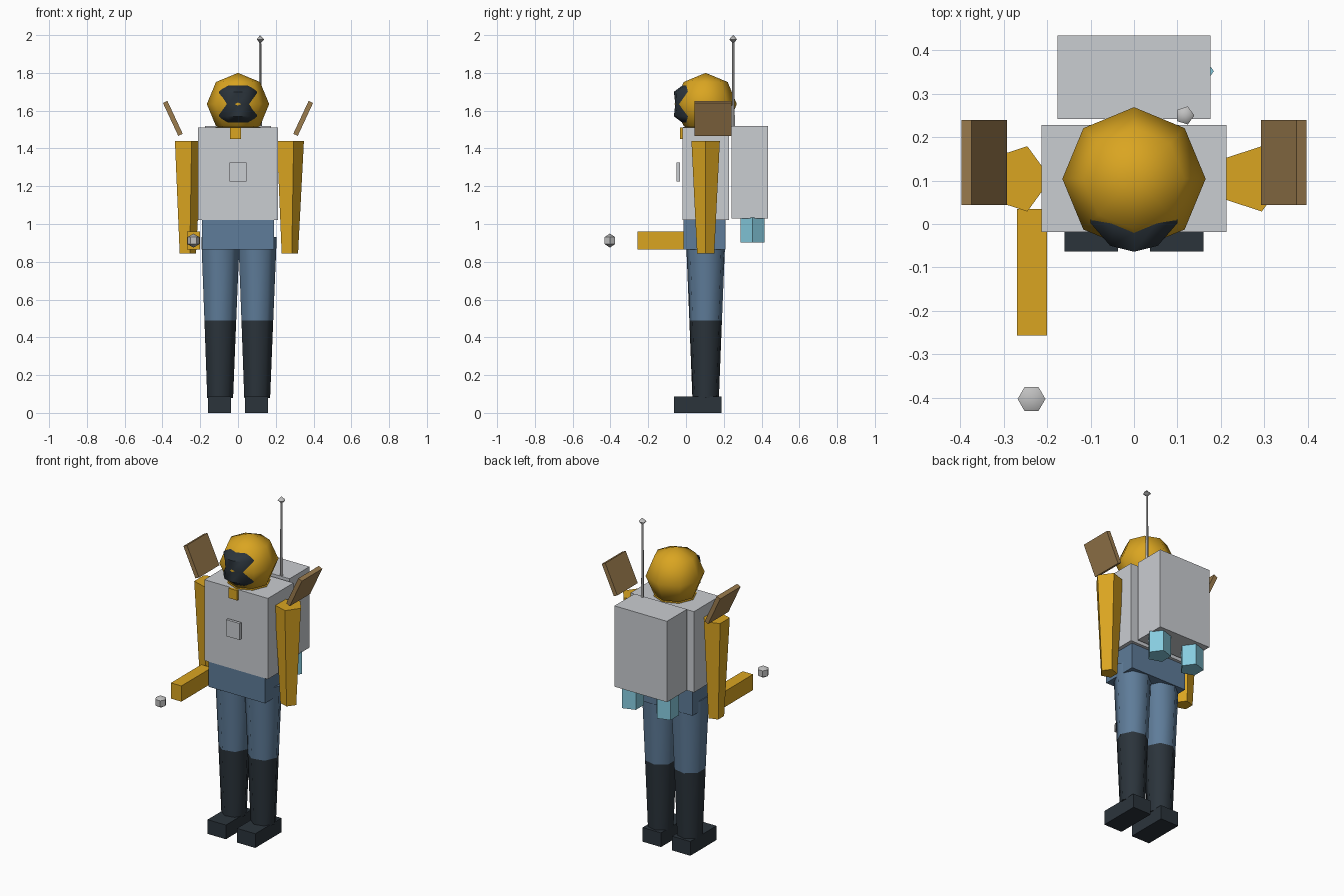
import bpy
import bmesh
from math import sin, cos, pi, radians

cube = bpy.data.objects.get("Cube")
if cube:
    bpy.data.objects.remove(cube, do_unlink=True)


def material(name, r, g, b):
    m = bpy.data.materials.new(name)
    m.use_nodes = True
    m.diffuse_color = (r, g, b, 1)
    m.node_tree.nodes["Principled BSDF"].inputs["Base Color"].default_value = (r, g, b, 1)
    return m


gold = material("gold", 0.70, 0.376, 0.015)
pale = material("pale grey", 0.59, 0.61, 0.64)
blue = material("steel blue", 0.113, 0.202, 0.319)
dark = material("charcoal", 0.024, 0.034, 0.044)
brown = material("brown", 0.33, 0.20, 0.076)
cyan = material("light cyan", 0.24, 0.60, 0.74)
silver = material("silver", 0.53, 0.53, 0.53)


def finish(bm, name, mat, smooth=False):
    bmesh.ops.remove_doubles(bm, verts=bm.verts, dist=0.0001)
    bmesh.ops.recalc_face_normals(bm, faces=bm.faces)
    mesh = bpy.data.meshes.new(name)
    bm.to_mesh(mesh)
    bm.free()
    mesh.materials.append(mat)
    obj = bpy.data.objects.new(name, mesh)
    bpy.context.collection.objects.link(obj)
    if smooth:
        bpy.ops.object.select_all(action="DESELECT")
        obj.select_set(True)
        bpy.context.view_layer.objects.active = obj
        bpy.ops.object.shade_smooth_by_angle(angle=radians(55))
    return obj


def box(name, mat, x, y, z):
    """Box from (low, high) ranges."""
    bm = bmesh.new()
    bmesh.ops.create_cube(bm, size=1)
    for v in bm.verts:
        v.co = [(lo + hi) / 2 + c * (hi - lo) for c, (lo, hi) in zip(v.co, (x, y, z))]
    return finish(bm, name, mat)


def loft(name, mat, rings, smooth=True):
    """Skin closed rings of points and cap both ends."""
    bm = bmesh.new()
    rows = [[bm.verts.new(p) for p in ring] for ring in rings]
    n = len(rows[0])
    for a, b in zip(rows, rows[1:]):
        for i in range(n):
            j = (i + 1) % n
            bm.faces.new((a[i], a[j], b[j], b[i]))
    bm.faces.new(rows[0])
    bm.faces.new(rows[-1])
    return finish(bm, name, mat, smooth)


def lathe(name, mat, x, y, profile, sides, smooth=True):
    """Upright turned shape from (radius, height) pairs."""
    rings = [[(x + r * cos(2 * pi * i / sides), y + r * sin(2 * pi * i / sides), z)
              for i in range(sides)] for r, z in profile]
    return loft(name, mat, rings, smooth)


def ball(name, mat, centre, radius, sides, stacks):
    bm = bmesh.new()
    x, y, z = centre
    angles = [pi * i / stacks for i in range(stacks + 1)]
    rows = [[bm.verts.new((x + radius * sin(a) * cos(2 * pi * i / sides),
                           y + radius * sin(a) * sin(2 * pi * i / sides),
                           z - radius * cos(a))) for i in range(sides)]
            for a in angles[1:-1]]
    bottom, top = bm.verts.new((x, y, z - radius)), bm.verts.new((x, y, z + radius))
    for i in range(sides):
        j = (i + 1) % sides
        bm.faces.new((bottom, rows[0][j], rows[0][i]))
        bm.faces.new((top, rows[-1][i], rows[-1][j]))
        for a, b in zip(rows, rows[1:]):
            bm.faces.new((a[i], a[j], b[j], b[i]))
    return finish(bm, name, mat, True)


MID = 0.104  # depth of the body axis

# Torso, hips, chest panel and backpack
box("torso", pale, (-0.213, 0.213), (-0.018, 0.228), (1.02, 1.51))
box("hips", blue, (-0.19, 0.19), (-0.012, 0.21), (0.865, 1.022))
box("chest_panel", pale, (-0.045, 0.045), (-0.05, -0.033), (1.225, 1.325))
box("backpack", pale, (-0.176, 0.176), (0.242, 0.434), (1.03, 1.52))

# Collar with its hanging tab
lathe("collar", gold, 0, MID, [(0.12, 1.48), (0.12, 1.513)], 8)
box("collar_tab", gold, (-0.042, 0.016), (-0.032, -0.016), (1.45, 1.51))

# Head
HEAD_Z = 1.635
ball("head", gold, (0, MID, HEAD_Z), 0.165, 8, 4)

# Visor, slightly pinched at its middle so the brow shows through
top = [(0, -0.02), (0.045, -0.006), (0.07, 0.02)]
wide = [(0, -0.064), (0.055, -0.05), (0.1, 0.002)]
pinch = [(0, -0.057), (0.05, -0.048), (0.095, 0.01)]


def visor_ring(half, dz):
    outline = half + [(half[-1][0], 0.06)]
    mirrored = [(-x, y) for x, y in reversed(outline[1:])]
    return [(x, y, HEAD_Z + dz) for x, y in outline + mirrored]


loft("visor", dark, [visor_ring(h, dz) for h, dz in
                     ((top, -0.098), (wide, -0.065), (pinch, 0), (wide, 0.065), (top, 0.098))])

# Paired parts
for side, s in (("left", 1), ("right", -1)):
    lathe(side + "_arm", gold, s * 0.27, MID, [(0.048, 0.845), (0.079, 1.44)], 5)
    lathe(side + "_thigh", blue, s * 0.098, MID, [(0.0885, 0.49), (0.107, 0.93)], 7)
    lathe(side + "_boot", dark, s * 0.098, MID, [(0.072, 0.08), (0.0885, 0.49)], 7)
    box(side + "_foot", dark, sorted((s * 0.037, s * 0.16)), (-0.063, 0.187), (0, 0.086))
    lathe(side + "_nozzle", cyan, s * 0.117, 0.352, [(0.067, 0.903), (0.067, 1.035)], 5)
    flap = box(side + "_shoulder_flap", brown, (-0.013, 0.013), (-0.098, 0.098), (-0.096, 0.096))
    flap.location = (s * 0.345, 0.142, 1.559)
    flap.rotation_euler.y = s * radians(25)

# Raised forearm and the floating ball ahead of it
box("right_forearm", gold, (-0.27, -0.2), (-0.257, 0.035), (0.865, 0.96))
ball("floating_ball", silver, (-0.236, -0.403, 0.912), 0.037, 6, 3)

# Antenna
lathe("antenna_rod", silver, 0.117, 0.25, [(0.009, 1.5), (0.006, 1.97)], 5)
ball("antenna_tip", silver, (0.117, 0.25, 1.978), 0.022, 5, 2)
